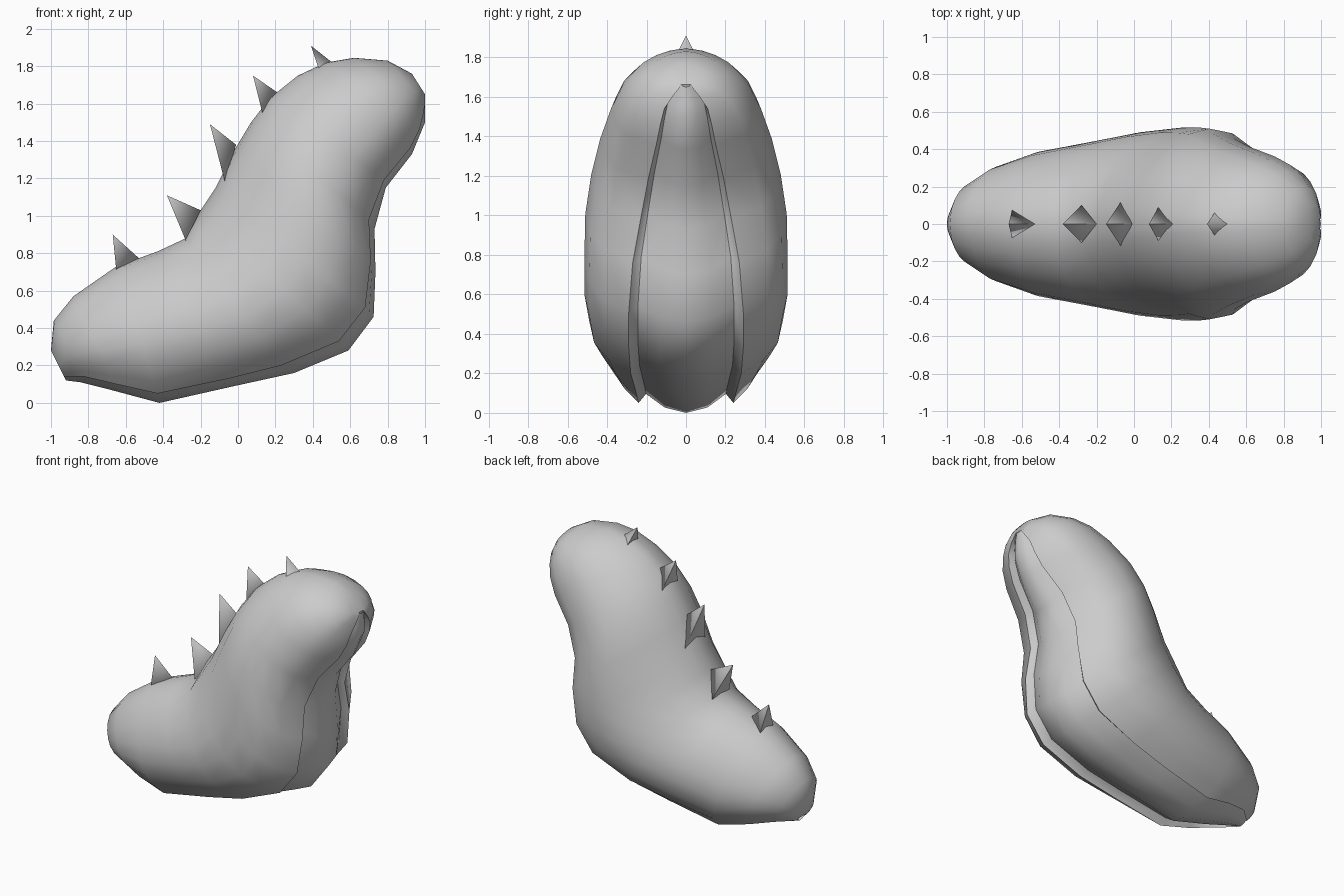
import bpy, math

if "Cube" in bpy.data.objects:
    bpy.data.objects.remove(bpy.data.objects["Cube"])

# stations tail to head: back x,z | ridge x,z | belly centre x,z | half width | ridge half width
ST = [
    (-1.00, .28, -.93, .14, -.92, .12, .09, .05),
    (-.985, .44, -.82, .14, -.84, .11, .21, .15),
    (-.88, .57, -.65, .10, -.70, .075, .305, .21),
    (-.65, .73, -.43, .05, -.42, .00, .385, .24),
    (-.43, .81, -.05, .13, -.02, .09, .445, .26),
    (-.28, .88, .23, .20, .30, .16, .49, .28),
    (-.20, 1.03, .54, .33, .59, .28, .515, .29),
    (-.12, 1.15, .68, .51, .725, .46, .515, .29),
    (-.02, 1.35, .71, .76, .735, .70, .51, .27),
    (.07, 1.50, .70, .98, .73, .93, .48, .23),
    (.17, 1.63, .78, 1.19, .79, 1.15, .435, .19),
    (.32, 1.75, .92, 1.36, .93, 1.33, .38, .15),
    (.47, 1.82, .97, 1.46, 1.0, 1.50, .335, .13),
    (.62, 1.845, .99, 1.54, 1.0, 1.56, .28, .11),
    (.80, 1.83, 1.0, 1.60, 1.0, 1.61, .20, .07),
    (.93, 1.76, 1.0, 1.65, 1.0, 1.65, .10, .03),
]
# half section: fraction from back to ridge, fraction of half width
SEC = [(.02, .2), (.07, .42), (.17, .64), (.31, .83), (.46, .95),
       (.61, 1.0), (.77, .95), (.9, .8)]


def make(name, verts, faces, smooth=None):
    me = bpy.data.meshes.new(name)
    me.from_pydata(verts, [], faces)
    ob = bpy.data.objects.new(name, me)
    bpy.context.collection.objects.link(ob)
    bpy.ops.object.select_all(action='DESELECT')
    ob.select_set(True)
    bpy.context.view_layer.objects.active = ob
    bpy.ops.object.mode_set(mode='EDIT')
    bpy.ops.mesh.select_all(action='SELECT')
    bpy.ops.mesh.normals_make_consistent(inside=False)
    bpy.ops.object.mode_set(mode='OBJECT')
    if smooth:
        bpy.ops.object.shade_smooth_by_angle(angle=math.radians(smooth))
    return ob


def loft(name, rings, closed, smooth):
    n = len(rings[0])
    verts = [v for r in rings for v in r]
    faces = []
    for i in range(len(rings) - 1):
        for j in range(n if closed else n - 1):
            k = (j + 1) % n
            faces.append((i*n + j, i*n + k, (i+1)*n + k, (i+1)*n + j))
    if closed:
        faces += [tuple(range(n)), tuple(range((len(rings)-1)*n, len(rings)*n))]
    return make(name, verts, faces, smooth)


body, belly = [], []
for i, (bx, bz, rx, rz, cx, cz, w, yr) in enumerate(ST):
    # upper sections are narrower along the back and widest nearer the middle
    ramp = min(max((i - 6) / 5, 0), 1)
    k, p = 1 + .25*ramp, 1 + .4*ramp
    half = []
    for t, f in SEC:
        u = t**k
        half.append((bx + (rx-bx)*u, w*f**(p if t < .6 else 1), bz + (rz-bz)*u))
    # sharp lip along the ridge with a shallow groove behind it
    d = math.hypot(rx-bx, rz-bz)
    g = min(.05, .12*d) / d
    gx, gz = rx + (bx-rx)*g, rz + (bz-rz)*g
    half += [(rx, yr, rz), (gx, yr*.84, gz)]
    body.append([(bx, 0, bz)] + half + [(x, -y, z) for x, y, z in reversed(half)])
    # belly plate bulges out of the groove
    belly.append([(gx + (cx-gx)*h, yr*s, gz + (cz-gz)*h)
                  for s, h in ((-.84, .02), (-.45, .72), (0, 1), (.45, .72), (.84, .02))])

loft("body", body, True, 50)
loft("belly_plate", belly, False, 60)

# back spikes: tip, lower base, upper base (x,z) and half width
SPIKES = [
    (-.67, .90, -.65, .70, -.52, .765, .08),
    (-.38, 1.11, -.28, .87, -.20, 1.03, .10),
    (-.15, 1.49, -.07, 1.18, -.01, 1.38, .12),
    (.08, 1.75, .13, 1.55, .21, 1.66, .09),
    (.39, 1.91, .43, 1.79, .51, 1.815, .06),
]
for i, (tx, tz, ax, az, bx, bz, w) in enumerate(SPIKES):
    verts = [(tx, 0, tz), (ax, w, az), (bx, 0, bz), (ax, -w, az), (ax + .01, 0, az - .02)]
    make(f"back_spike_{i+1}", verts,
         [(0, 1, 2), (0, 2, 3), (0, 3, 4), (0, 4, 1), (1, 4, 3, 2)], 100)
